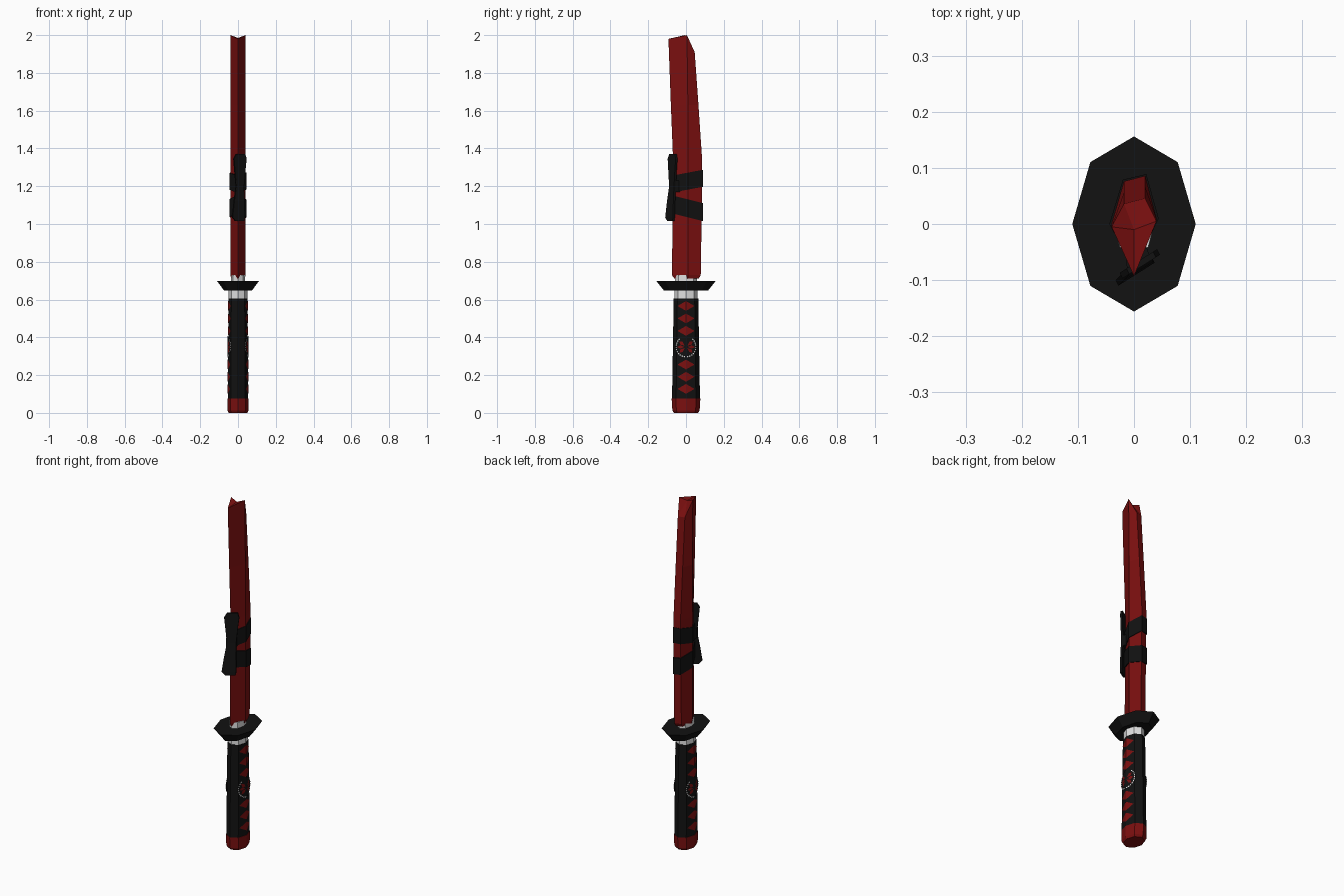
import bpy, bmesh
from math import sin, cos, pi

cube = bpy.data.objects.get("Cube")
if cube:
    bpy.data.objects.remove(cube)


def material(name, rgb):
    m = bpy.data.materials.new(name)
    m.use_nodes = True
    m.diffuse_color = (*rgb, 1)
    bsdf = m.node_tree.nodes["Principled BSDF"]
    bsdf.inputs["Base Color"].default_value = (*rgb, 1)
    bsdf.inputs["Roughness"].default_value = 0.6
    return m


RED = material("dark red", (0.20, 0.005, 0.005))
BLACK = material("black", (0.006, 0.006, 0.006))
SILVER = material("silver white", (0.75, 0.75, 0.75))


def finish(name, bm, mat):
    mesh = bpy.data.meshes.new(name)
    bm.to_mesh(mesh)
    bm.free()
    mesh.materials.append(mat)
    obj = bpy.data.objects.new(name, mesh)
    bpy.context.collection.objects.link(obj)
    return obj


def loft(name, rings, mat, peak=None):
    """Skin equal-length rings of points; the top may fan to a peak."""
    bm = bmesh.new()
    loops = [[bm.verts.new(p) for p in ring] for ring in rings]
    n = len(loops[0])
    for a, b in zip(loops, loops[1:]):
        for i in range(n):
            j = (i + 1) % n
            bm.faces.new((a[i], a[j], b[j], b[i]))
    bm.faces.new(loops[0][::-1])
    if peak:
        tip = bm.verts.new(peak)
        for i in range(n):
            bm.faces.new((loops[-1][i], loops[-1][(i + 1) % n], tip))
    else:
        bm.faces.new(loops[-1])
    bmesh.ops.recalc_face_normals(bm, faces=bm.faces)
    return finish(name, bm, mat)


def octagon(z, rx, ry):
    return [(rx * cos(i * pi / 4), ry * sin(i * pi / 4), z) for i in range(8)]


def octagon_stack(name, levels, mat):
    return loft(name, [octagon(*lv) for lv in levels], mat)


# Handle, pommel, collar, guard and the bit of blade above it
BOTTOM, TOP = (0.075, 0.054, 0.074), (0.605, 0.050, 0.065)
octagon_stack("pommel", [(0, 0.050, 0.064), (0.012, 0.055, 0.072), (0.075, 0.056, 0.076)], RED)
octagon_stack("handle_grip", [BOTTOM, TOP], BLACK)
octagon_stack("collar", [(0.60, 0.049, 0.061), (0.655, 0.049, 0.061)], SILVER)
octagon_stack("guard", [(0.648, 0.074, 0.117), (0.697, 0.110, 0.156)], BLACK)
octagon_stack("blade_base", [(0.69, 0.036, 0.058), (0.73, 0.036, 0.058)], SILVER)


# Inlays that follow the handle's side ridge, repeated on all four facets
def inlay(name, half_faces, mat, lift):
    bm = bmesh.new()
    for sx in (1, -1):
        for sy in (1, -1):
            for pts in half_faces:
                verts = []
                for y, z in pts:
                    t = (z - BOTTOM[0]) / (TOP[0] - BOTTOM[0])
                    rx = BOTTOM[1] + t * (TOP[1] - BOTTOM[1])
                    ry = BOTTOM[2] + t * (TOP[2] - BOTTOM[2])
                    x = rx * (1 - 0.414 * y / ry) + lift
                    verts.append(bm.verts.new((sx * x, sy * y, z)))
                face = bm.faces.new(verts)
                face.normal_update()
                if face.normal.x * sx < 0:
                    face.normal_flip()
    return finish(name, bm, mat)


def diamond(z, w, h):
    return [(0, z - h), (w, z), (0, z + h)]


inlay("grip_diamonds", [diamond(z, 0.045, 0.026)
                        for z in (0.566, 0.50, 0.434, 0.256, 0.191, 0.127)], RED, 0.002)


# Plain round medallion: black disc, dashed white rim, red petals
MID = 0.35


def polar(r, a):
    return (r * sin(a), MID + r * cos(a))


STEP = pi / 14
inlay("medallion_disc", [[polar(0.056, i * STEP) for i in range(15)]], BLACK, 0.003)
inlay("medallion_rim", [[polar(0.050, a), polar(0.056, a),
                         polar(0.056, a + STEP * 0.6), polar(0.050, a + STEP * 0.6)]
                        for a in (i * STEP for i in range(3, 14))], SILVER, 0.005)
inlay("medallion_petals", [[polar(0.010, a), polar(0.032, a - 0.3),
                            polar(0.046, a), polar(0.032, a + 0.3)]
                           for a in (0.9, 1.6, 2.3)], RED, 0.005)


# Scabbard: a six-sided section with a sharp front, sweeping forward to the tip
def section(front, back, zf, zm=None, zb=None, w=0.04, mid=0.01):
    zm, zb = zm or zf, zb or zf
    return [(0, front, zf), (w, mid, zm), (w * 0.5, back, zb),
            (-w * 0.45, back - 0.01, zb), (-w, mid - 0.01, zm)]


loft("scabbard", [
    section(-0.062, 0.068, 0.712, w=0.036),
    section(-0.075, 0.078, 0.73),
    section(-0.070, 0.083, 1.05),
    section(-0.068, 0.086, 1.33),
    section(-0.080, 0.066, 1.63),
    section(-0.093, 0.046, 1.98, 2.0, 1.91, mid=0.005),
], RED, peak=(0, -0.01, 1.985))


# Ribbon wraps: sheared bands round the scabbard
def wrap(name, z, slope, height):
    rings = []
    for dz in (0, height):
        ring = section(-0.082, 0.089, z, w=0.044)
        rings.append([(x, y, z + dz + slope * y) for x, y, _ in ring])
    return loft(name, rings, BLACK)


wrap("upper_wrap", 1.180, 0.19, 0.09)
wrap("lower_wrap", 1.038, -0.25, 0.095)

# Ribbon bow: a flared strip, pinched at the knot, lying across the front
START, END = (-0.022, -0.098), (0.046, -0.055)
strip = []
for z, lo, hi, push in ((1.015, 0.25, 0.9, 0.012), (1.035, 0.0, 0.95, 0.012),
                        (1.12, 0.1, 0.88, 0.007), (1.20, 0.2, 0.8, 0),
                        (1.28, 0.1, 0.9, 0), (1.345, 0.02, 1.0, 0),
                        (1.37, 0.2, 0.9, 0)):
    ring = []
    for t, depth in ((lo, 0), (hi, 0), (hi, 0.01), (lo, 0.01)):
        x = START[0] + t * (END[0] - START[0]) - depth * 0.5 - push * 0.5
        y = START[1] + t * (END[1] - START[1]) + depth - push
        ring.append((x, y, z))
    strip.append(ring)
loft("ribbon_bow", strip, BLACK)
loft("ribbon_knot", [[(-0.012, -0.090, z), (0.030, -0.062, z), (0.018, -0.030, z),
                      (-0.015, -0.040, z)] for z in (1.17, 1.23)], BLACK)
